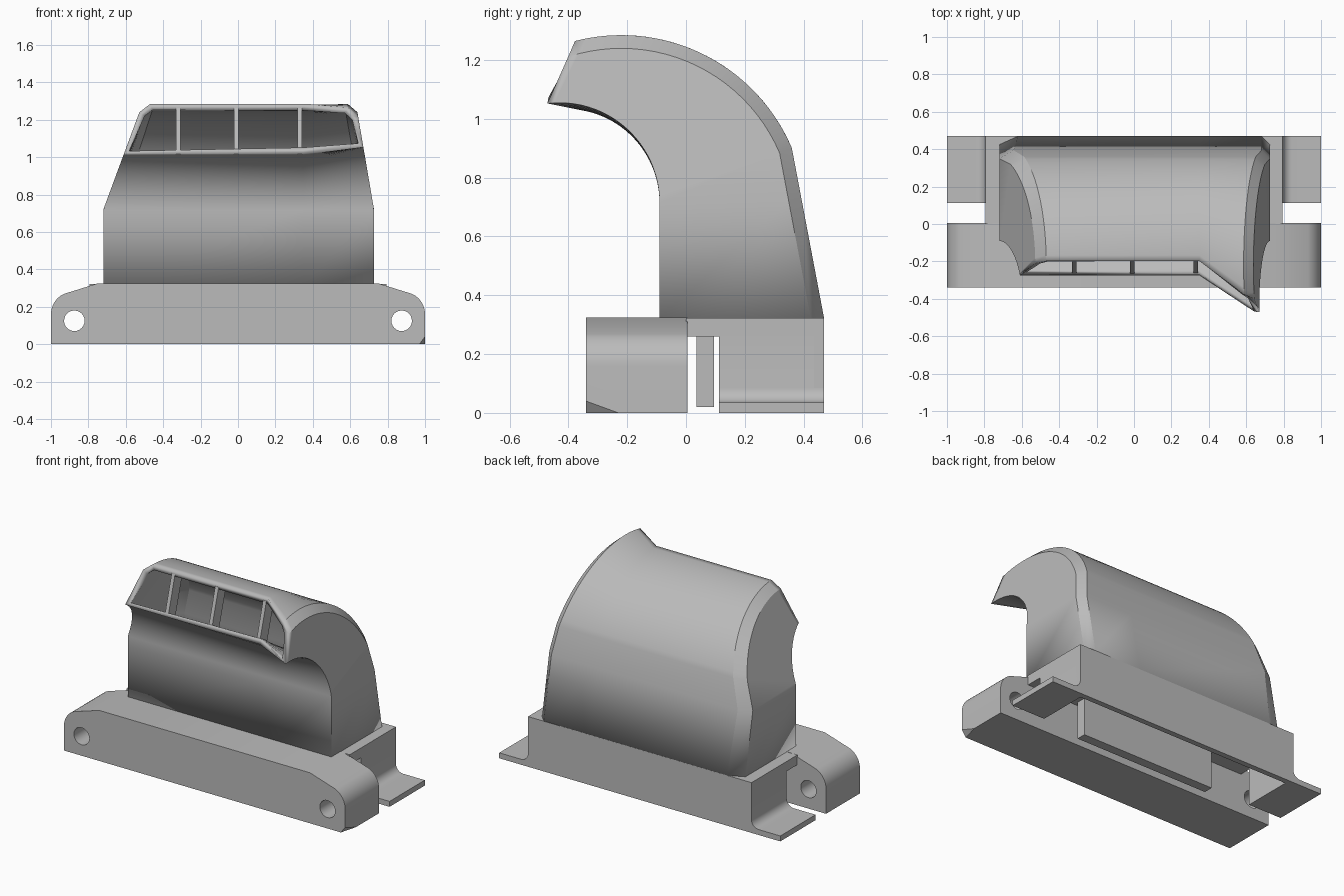
import bpy, bmesh, math
from mathutils import Vector

if "Cube" in bpy.data.objects:
    bpy.data.objects.remove(bpy.data.objects["Cube"])

grey = bpy.data.materials.new("plain_grey")
grey.diffuse_color = (0.5, 0.5, 0.5, 1)
grey.use_nodes = True
grey.node_tree.nodes["Principled BSDF"].inputs["Base Color"].default_value = grey.diffuse_color


def finish(name, bm):
    bmesh.ops.recalc_face_normals(bm, faces=bm.faces)
    me = bpy.data.meshes.new(name)
    bm.to_mesh(me)
    bm.free()
    ob = bpy.data.objects.new(name, me)
    bpy.context.collection.objects.link(ob)
    me.materials.append(grey)
    return ob


def smooth(ob, angle=25):
    bpy.ops.object.select_all(action='DESELECT')
    ob.select_set(True)
    bpy.context.view_layer.objects.active = ob
    bpy.ops.object.shade_smooth_by_angle(angle=math.radians(angle))


def prism(points, to3d, depth):
    """Extrude a flat outline by a depth vector."""
    bm = bmesh.new()
    f = bm.faces.new([bm.verts.new(to3d(*p)) for p in points])
    r = bmesh.ops.extrude_face_region(bm, geom=[f])
    vs = [v for v in r["geom"] if isinstance(v, bmesh.types.BMVert)]
    bmesh.ops.translate(bm, verts=vs, vec=depth)
    return bm


def box(name, x0, x1, y0, y1, z0, z1):
    pts = [(x0, z0), (x1, z0), (x1, z1), (x0, z1)]
    return finish(name, prism(pts, lambda x, z: (x, y0, z), (0, y1 - y0, 0)))


def arc(cx, cz, r, a0, a1, n):
    return [(cx + r * math.cos(math.radians(a0 + (a1 - a0) * i / n)),
             cz + r * math.sin(math.radians(a0 + (a1 - a0) * i / n))) for i in range(n + 1)]


# front clamp bar with shouldered ends and a clipped lower corner
half = [(1, 0)] + arc(0.88, 0.16, 0.12, 0, 65, 8) + [(0.75, 0.325)]
outline = half + [(-x, z) for x, z in reversed(half)]
bm = prism(outline, lambda x, z: (x, -0.34, z), (0, 0.345, 0))
a, b, c = Vector((1, -0.34, 0.04)), Vector((1, -0.23, 0)), Vector((0.97, -0.34, 0))
n = (b - a).cross(c - a)
if n.x < 0:
    n = -n
bmesh.ops.bisect_plane(bm, geom=bm.verts[:] + bm.edges[:] + bm.faces[:],
                       plane_co=a, plane_no=n, clear_outer=True)
bmesh.ops.holes_fill(bm, edges=[e for e in bm.edges if e.is_boundary])
bar = finish("front_clamp_bar", bm)

# bolt holes
for side in (-1, 1):
    ring = arc(side * 0.875, 0.125, 0.055, 0, 345, 23)
    cut = finish("bolt_hole_cutter", prism(ring, lambda x, z: (x, -0.5, z), (0, 0.7, 0)))
    cut.hide_render = True
    cut.hide_viewport = True
    m = bar.modifiers.new("bolt_hole", 'BOOLEAN')
    m.object, m.solver = cut, 'EXACT'
bpy.context.view_layer.update()
baked = bpy.data.meshes.new_from_object(bar.evaluated_get(bpy.context.evaluated_depsgraph_get()))
bar.modifiers.clear()
bar.data = baked
for o in [o for o in bpy.data.objects if "cutter" in o.name]:
    bpy.data.objects.remove(o)
smooth(bar)

# hollow rear base: top slab, back wall, inner wall
box("base_top_slab", -0.795, 0.795, 0, 0.47, 0.26, 0.323)
box("base_back_wall", -0.795, 0.795, 0.435, 0.47, 0, 0.322)
box("inner_wall", -0.5, 0.45, 0.035, 0.095, 0.02, 0.262)

# end walls with filleted flanges
for side, label in ((-1, "left"), (1, "right")):
    fillet = arc(0.845, 0.085, 0.05, 180, 270, 8)
    prof = [(0.765, 0), (1, 0), (1, 0.035)] + fillet[::-1] + [(0.795, 0.31), (0.765, 0.31)]
    smooth(finish(label + "_flange",
                  prism([(side * x, z) for x, z in prof], lambda x, z: (x, 0.112, z), (0, 0.358, 0))))

# curved hood: open tube whose mouth runs further forward on the right
N = 24


def x_left(z):
    return -0.72 + 0.37 * max(0, z - 0.72)


def x_right(z):
    return 0.727 - 0.17 * max(0, z - 0.72)


def inner_path(end):
    return [(-0.09, 0.32)] + arc(-0.43, 0.715, 0.34, 0, end, N)


def outer_path(end, inset=0.0):
    bend = arc(-0.22, 0.655, 0.63 - inset, 23, end, N - 1)
    y0, (y1, z1) = 0.47 - inset, bend[0]
    k = (0.72 - 0.32) / (z1 - 0.32)
    return [(y0, 0.32), (y0 + (y1 - y0) * k, 0.72)] + bend


def chamfer_left(z):
    return x_left(z) + 0.1 - 0.06 * (z - 0.32)


columns = [  # (path, x rule) around the section
    (inner_path(63), x_left),
    (inner_path(63), lambda z: 0.35),
    (inner_path(97), x_right),
    (outer_path(108, 0.045), x_right),
    (outer_path(104.5), lambda z: x_right(z) - 0.045),
    (outer_path(88), lambda z: 0.35),
    (outer_path(88), chamfer_left),
    (outer_path(89, 0.045), x_left),
]
bm = bmesh.new()
grid = [[bm.verts.new((rule(z), y, z)) for y, z in path] for path, rule in columns]
for i, col in enumerate(grid):
    nxt = grid[(i + 1) % len(grid)]
    for j in range(len(col) - 1):
        bm.faces.new((col[j], nxt[j], nxt[j + 1], col[j + 1]))
bmesh.ops.recalc_face_normals(bm, faces=bm.faces)
# make sure normals face outwards before adding wall thickness
bm.faces.ensure_lookup_table()
if bm.faces[0].normal.y > 0:
    bmesh.ops.reverse_faces(bm, faces=bm.faces)
me = bpy.data.meshes.new("hood")
bm.to_mesh(me)
bm.free()
hood = bpy.data.objects.new("hood", me)
bpy.context.collection.objects.link(hood)
me.materials.append(grey)
smooth(hood, 20)
wall = hood.modifiers.new("wall", 'SOLIDIFY')
wall.thickness, wall.offset = 0.035, -1

# upright ribs inside the mouth
for x in (-0.32, -0.01, 0.33):
    prof = [(-0.272, 1.015), (-0.2, 1.265), (-0.12, 1.255), (-0.2, 0.98)]
    finish("mouth_rib", prism(prof, lambda y, z: (x - 0.012, y, z), (0.024, 0, 0)))
